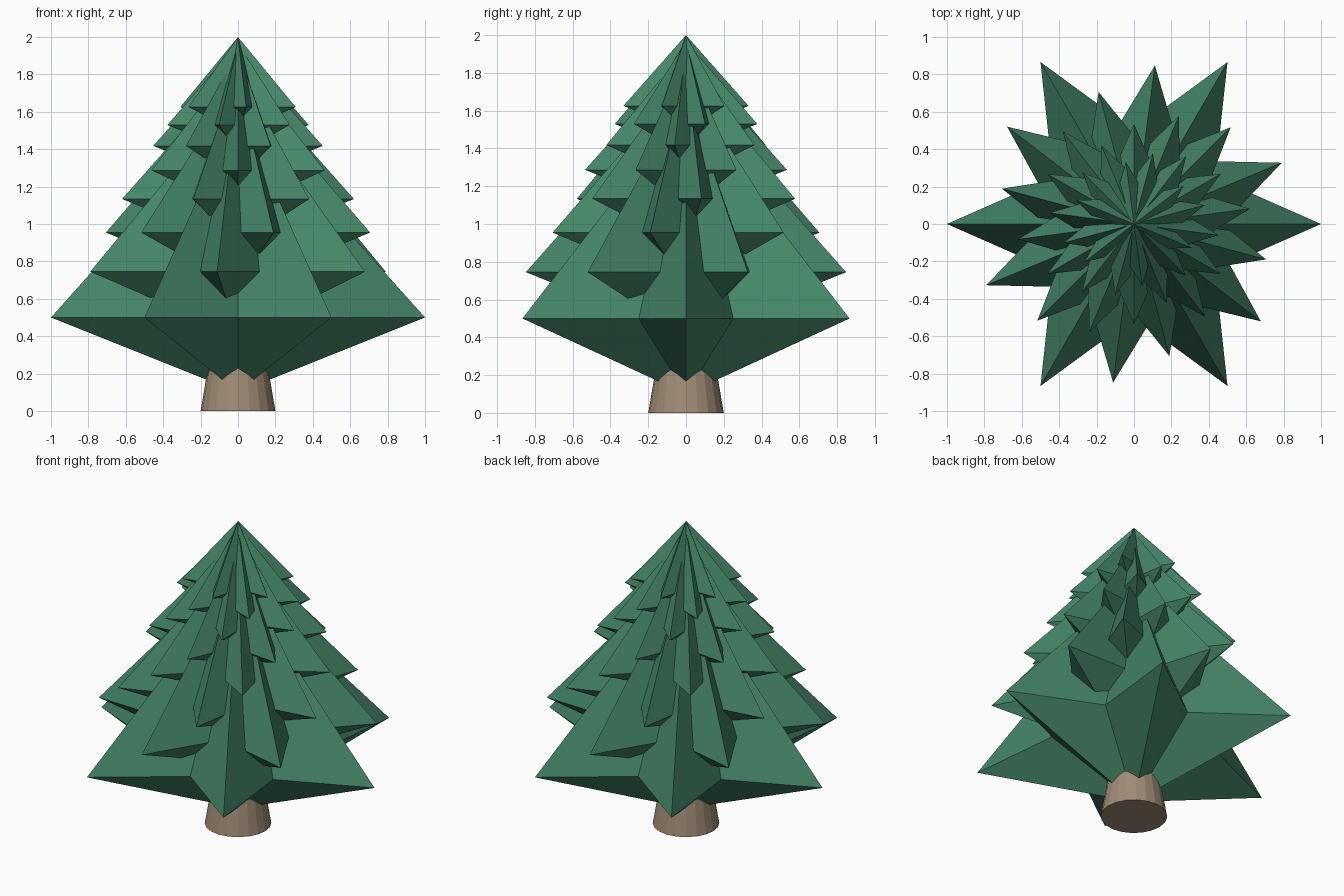
import bpy, bmesh
from math import pi, cos, sin, radians

if "Cube" in bpy.data.objects:
    bpy.data.objects.remove(bpy.data.objects["Cube"])


def material(name, rgb):
    m = bpy.data.materials.new(name)
    m.diffuse_color = (*rgb, 1)
    m.use_nodes = True
    m.node_tree.nodes["Principled BSDF"].inputs["Base Color"].default_value = m.diffuse_color
    return m


green = material("needle_green", (0.06, 0.24, 0.14))
brown = material("bark_brown", (0.35, 0.26, 0.18))


def star_tier(name, radius, z, turn, points=6):
    """Six-pointed star rim joined to an apex above and one below."""
    bm = bmesh.new()
    top = bm.verts.new((0, 0, z + 1.12 * radius))
    bottom = bm.verts.new((0, 0, z - 0.4 * radius))
    rim = []
    for i in range(points * 2):
        a = turn + i * pi / points
        r = radius if i % 2 == 0 else radius * 0.5
        rim.append(bm.verts.new((r * cos(a), r * sin(a), z)))
    for i, v in enumerate(rim):
        w = rim[(i + 1) % len(rim)]
        bm.faces.new((v, w, top))
        bm.faces.new((w, v, bottom))
    me = bpy.data.meshes.new(name)
    bm.to_mesh(me)
    bm.free()
    me.materials.append(green)
    ob = bpy.data.objects.new(name, me)
    bpy.context.collection.objects.link(ob)


# Branch tiers: each one smaller, higher and turned by 22.5 degrees
for n in range(8):
    s = 0.855 ** n
    star_tier(f"branch_tier_{n + 1}", s, 0.5 + 1.69 * (1 - s), radians(22.5 * n))

# Tapered trunk
bpy.ops.mesh.primitive_cone_add(vertices=20, radius1=0.2, radius2=0.115,
                                depth=0.5, location=(0, 0, 0.25))
trunk = bpy.context.object
trunk.name = "trunk"
trunk.data.materials.append(brown)
